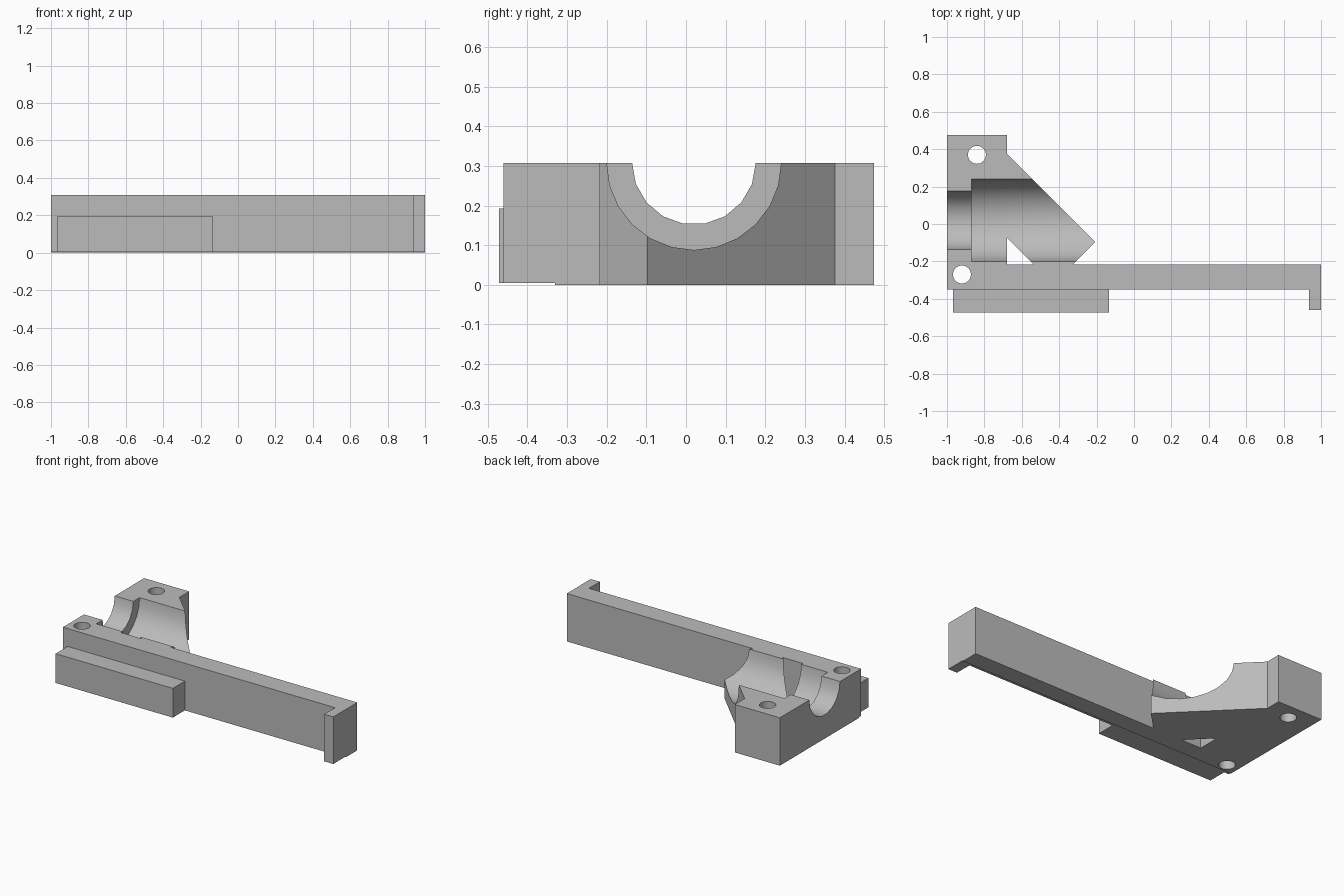
import bpy
import bmesh
from math import cos, sin, pi

cube = bpy.data.objects.get("Cube")
if cube:
    bpy.data.objects.remove(cube, do_unlink=True)

grey = bpy.data.materials.new("plain_grey")
grey.use_nodes = True
grey.diffuse_color = (0.5, 0.5, 0.5, 1)
grey.node_tree.nodes["Principled BSDF"].inputs["Base Color"].default_value = grey.diffuse_color


def prism(name, outline, start, end, along="z"):
    """Extrude a flat outline along z, or a (y, z) outline along x."""
    def place(p, d):
        return (p[0], p[1], d) if along == "z" else (d, p[0], p[1])
    bm = bmesh.new()
    low = [bm.verts.new(place(p, start)) for p in outline]
    high = [bm.verts.new(place(p, end)) for p in outline]
    bm.faces.new(low)
    bm.faces.new(high)
    for i in range(len(low)):
        j = (i + 1) % len(low)
        bm.faces.new((low[i], low[j], high[j], high[i]))
    bmesh.ops.recalc_face_normals(bm, faces=bm.faces)
    mesh = bpy.data.meshes.new(name)
    bm.to_mesh(mesh)
    bm.free()
    mesh.materials.append(grey)
    obj = bpy.data.objects.new(name, mesh)
    bpy.context.collection.objects.link(obj)
    return obj


def circle(cx, cy, r, sides, phase=0.0):
    steps = [2 * pi * i / sides + phase for i in range(sides)]
    return [(cx + r * cos(a), cy + r * sin(a)) for a in steps]


def rect(x0, y0, x1, y1):
    return [(x0, y0), (x1, y0), (x1, y1), (x0, y1)]


TOP = 0.308
FOOT = 0.005

# Bearing block, long arm and end hook in one outline
bracket = prism("bracket", [
    (-1, -0.35), (0.935, -0.35), (0.935, -0.46), (1, -0.46), (1, -0.217),
    (-0.327, -0.217), (-0.207, -0.097), (-0.68, 0.376), (-0.68, 0.475),
    (-1, 0.475)], 0, TOP)

# Half-round seats, screw holes, relief pocket and raised arm underside
cutters = [
    prism("wide_bore_cutter", circle(0.02, TOP, 0.22, 24), -0.868, 0.2, "x"),
    prism("narrow_bore_cutter", circle(0.02, TOP, 0.156, 18), -1.2, -0.8, "x"),
    prism("back_hole_cutter", circle(-0.84, 0.37, 0.048, 32), -0.2, 0.6),
    prism("front_hole_cutter", circle(-0.92, -0.27, 0.048, 32), -0.2, 0.6),
    prism("pocket_cutter", [(-0.68, -0.072), (-0.68, -0.217), (-0.535, -0.217)], -0.2, 0.6),
    prism("underside_cutter", rect(-1.2, -0.7, 1.2, -0.33), -0.2, FOOT),
]
bpy.ops.object.select_all(action="DESELECT")
bpy.context.view_layer.objects.active = bracket
bracket.select_set(True)
for cutter in cutters:
    cutter.hide_render = True
    mod = bracket.modifiers.new(cutter.name, "BOOLEAN")
    mod.operation = "DIFFERENCE"
    mod.solver = "EXACT"
    mod.object = cutter
    bpy.ops.object.modifier_apply(modifier=mod.name)
for cutter in cutters:
    bpy.data.objects.remove(cutter, do_unlink=True)
bpy.ops.object.shade_smooth_by_angle(angle=pi / 6)

# Shallow ledge along the front of the arm
prism("front_ledge", rect(-0.967, -0.472, -0.133, -0.345), FOOT, 0.193)
